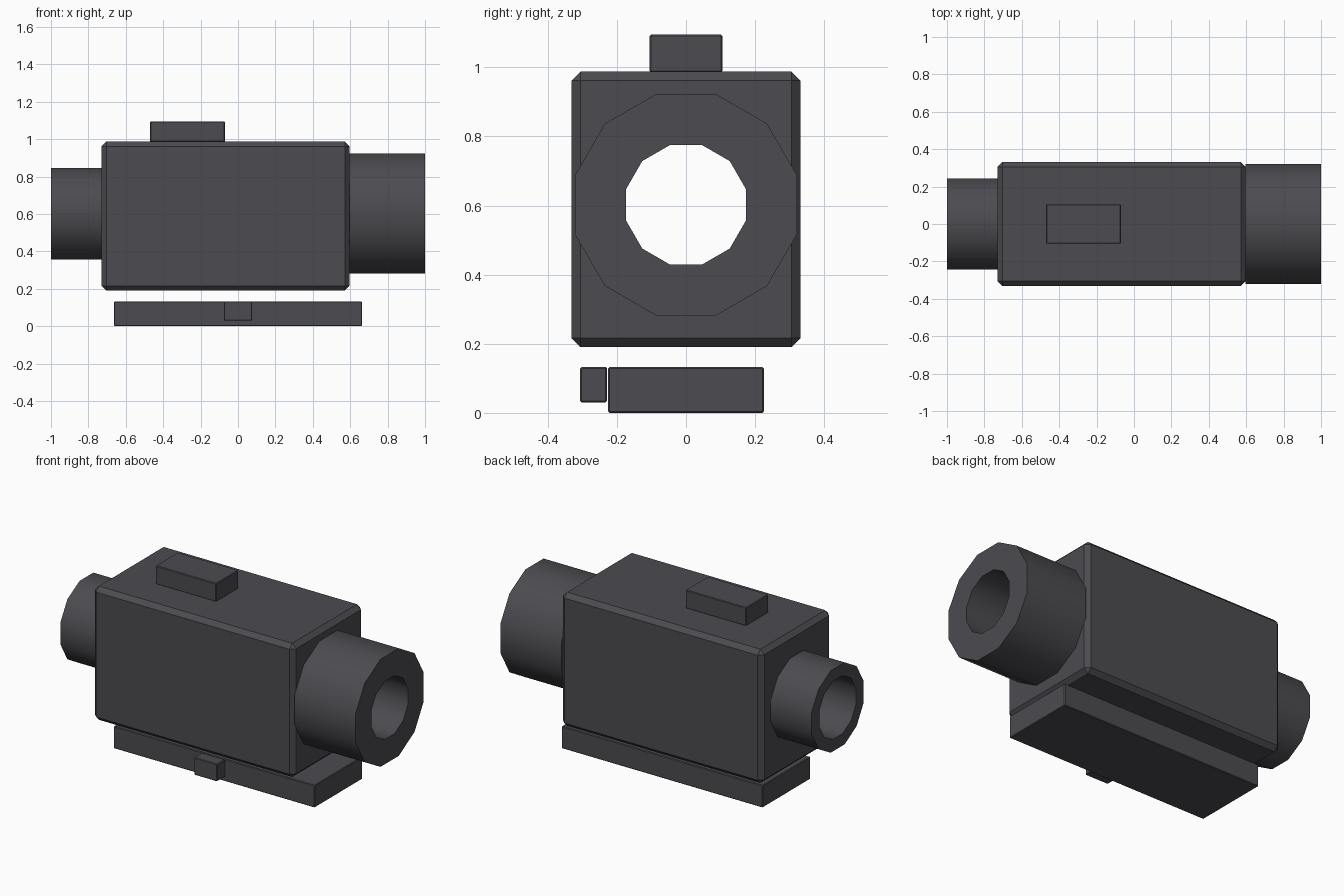
import bpy, bmesh, math
from mathutils import Vector

cube = bpy.data.objects.get("Cube")
if cube:
    bpy.data.objects.remove(cube, do_unlink=True)

AXIS_Z = 0.602   # height of the bore axis
BORE = 0.179     # corner radius of the bore
SIDES = 12

dark = bpy.data.materials.new("dark_grey")
dark.use_nodes = True
colour = (0.072, 0.070, 0.079, 1)
dark.diffuse_color = colour
dark.node_tree.nodes["Principled BSDF"].inputs["Base Color"].default_value = colour


def finish(name, bm):
    bmesh.ops.recalc_face_normals(bm, faces=bm.faces)
    mesh = bpy.data.meshes.new(name)
    bm.to_mesh(mesh)
    bm.free()
    mesh.materials.append(dark)
    obj = bpy.data.objects.new(name, mesh)
    bpy.context.collection.objects.link(obj)
    return obj


def box(name, low, high, bevel):
    low, high = Vector(low), Vector(high)
    bm = bmesh.new()
    bmesh.ops.create_cube(bm, size=1)
    bmesh.ops.scale(bm, vec=high - low, verts=bm.verts)
    bmesh.ops.translate(bm, vec=(low + high) / 2, verts=bm.verts)
    bmesh.ops.bevel(bm, geom=bm.edges[:], offset=bevel, segments=1,
                    profile=0.5, affect='EDGES')
    return finish(name, bm)


def lathe(name, profile):
    """Closed (x, radius) profile turned round the bore axis."""
    bm = bmesh.new()
    rings = []
    for x, r in profile:
        angles = [math.tau * (i + 0.5) / SIDES for i in range(SIDES)]
        rings.append([bm.verts.new((x, r * math.cos(a), AXIS_Z + r * math.sin(a)))
                      for a in angles])
    for k, ring in enumerate(rings):
        nxt = rings[(k + 1) % len(rings)]
        for i in range(SIDES):
            j = (i + 1) % SIDES
            bm.faces.new((ring[i], ring[j], nxt[j], nxt[i]))
    return finish(name, bm)


def tube(name, x0, x1, radius):
    return lathe(name, [(x0, BORE), (x0, radius), (x1, radius), (x1, BORE)])


def select_only(obj):
    bpy.ops.object.select_all(action='DESELECT')
    obj.select_set(True)
    bpy.context.view_layer.objects.active = obj


# Housing with the bore cut right through
housing = box("housing", (-0.73, -0.331, 0.19), (0.597, 0.331, 0.987), 0.026)
bm = bmesh.new()
ends = []
for x in (-0.9, 0.9):
    ends.append([bm.verts.new((x, BORE * math.cos(a), AXIS_Z + BORE * math.sin(a)))
                 for a in (math.tau * (i + 0.5) / SIDES for i in range(SIDES))])
    bm.faces.new(ends[-1])
for i in range(SIDES):
    j = (i + 1) % SIDES
    bm.faces.new((ends[0][i], ends[0][j], ends[1][j], ends[1][i]))
cutter = finish("bore_cutter", bm)
cutter.hide_render = True
cut = housing.modifiers.new("bore", 'BOOLEAN')
cut.operation, cut.solver, cut.object = 'DIFFERENCE', 'EXACT', cutter
select_only(housing)
bpy.ops.object.modifier_apply(modifier=cut.name)
bpy.data.objects.remove(cutter, do_unlink=True)

# Large and small end tubes
for obj in (tube("large_tube", 0.597, 1.0, 0.332),
            tube("small_tube", -1.0, -0.73, 0.253)):
    select_only(obj)
    bpy.ops.object.shade_smooth_by_angle(angle=math.radians(40))

# Top block, lower mounting rail and its side knob
box("top_block", (-0.47, -0.105, 0.985), (-0.07, 0.105, 1.095), 0.004)
box("mounting_rail", (-0.663, -0.225, 0), (0.663, 0.225, 0.133), 0.004)
box("rail_knob", (-0.076, -0.306, 0.03), (0.076, -0.229, 0.133), 0.004)
